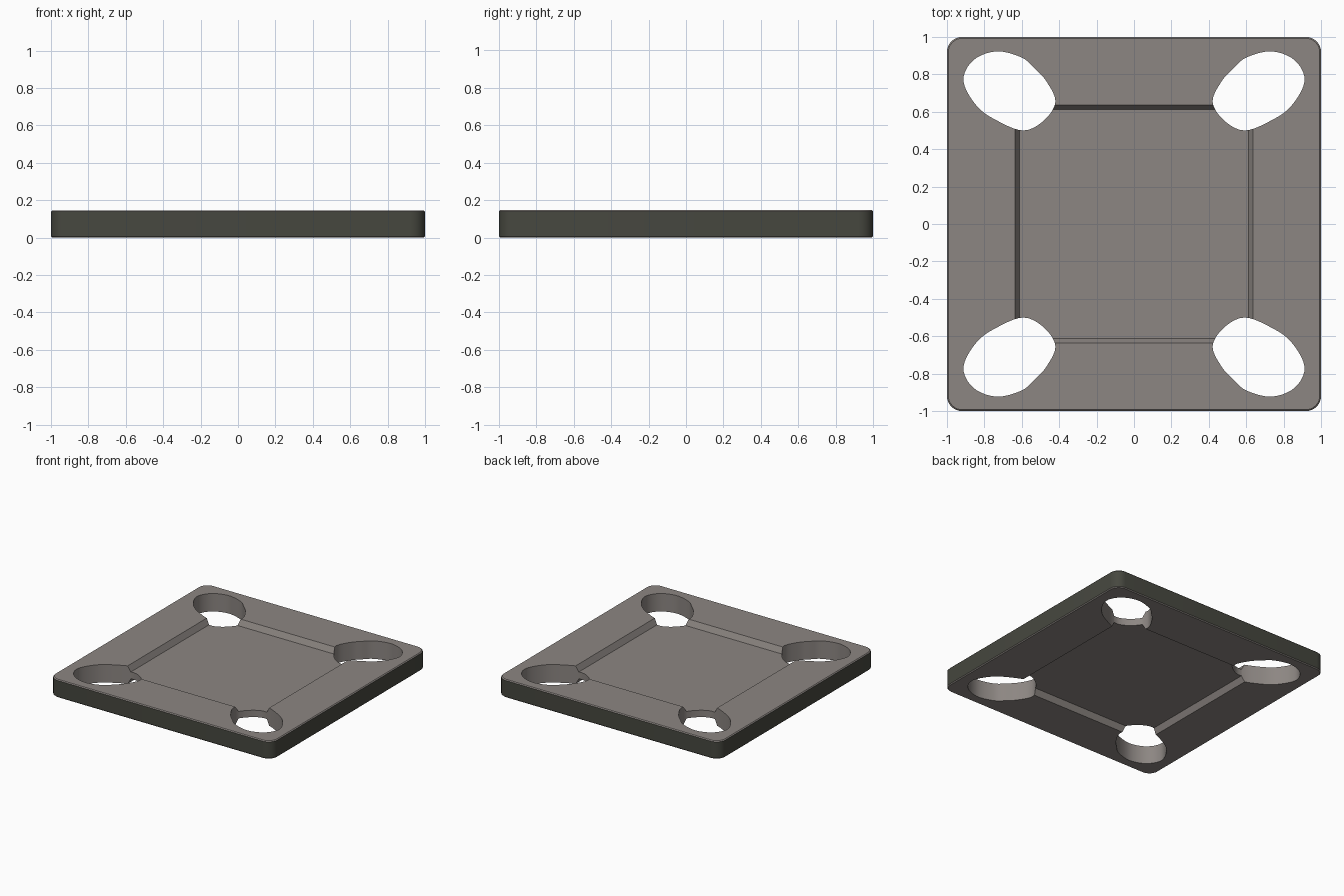
import bpy, bmesh, math
from mathutils import Vector

if "Cube" in bpy.data.objects:
    bpy.data.objects.remove(bpy.data.objects["Cube"])

Z0, Z1 = 0.0, 0.146      # plate bottom and top
DEPTH = 0.045            # recess depth on each face


def material(name, rgb):
    m = bpy.data.materials.new(name)
    m.diffuse_color = (*rgb, 1)
    m.use_nodes = True
    m.node_tree.nodes["Principled BSDF"].inputs["Base Color"].default_value = m.diffuse_color
    return m


def loft(name, rings):
    """Closed solid through rings of equal point count, listed bottom to top."""
    bm = bmesh.new()
    loops = [[bm.verts.new(p) for p in ring] for ring in rings]
    n = len(loops[0])
    for a, b in zip(loops, loops[1:]):
        for i in range(n):
            j = (i + 1) % n
            bm.faces.new((a[i], a[j], b[j], b[i]))
    bm.faces.new(loops[0][::-1])
    bm.faces.new(loops[-1])
    bmesh.ops.recalc_face_normals(bm, faces=bm.faces)
    me = bpy.data.meshes.new(name)
    bm.to_mesh(me)
    bm.free()
    ob = bpy.data.objects.new(name, me)
    bpy.context.collection.objects.link(ob)
    return ob


def rounded_square(h, r, z, steps=8):
    pts = []
    for k in range(4):
        mid = math.pi / 4 + k * math.pi / 2
        cx = math.copysign(h - r, math.cos(mid))
        cy = math.copysign(h - r, math.sin(mid))
        for s in range(steps + 1):
            a = k * math.pi / 2 + s / steps * math.pi / 2
            pts.append((cx + r * math.cos(a), cy + r * math.sin(a), z))
    return pts


def square(h, z):
    return [(h, h, z), (-h, h, z), (-h, -h, z), (h, -h, z)]


def smooth_closed(points, steps=5):
    """Closed Catmull-Rom curve."""
    p = [Vector(q) for q in points]
    n, out = len(p), []
    for i in range(n):
        a, b, c, d = p[i - 1], p[i], p[(i + 1) % n], p[(i + 2) % n]
        for s in range(steps):
            t = s / steps
            out.append(0.5 * (2 * b + (c - a) * t + (2 * a - 5 * b + 4 * c - d) * t ** 2
                              + (3 * b - a - 3 * c + d) * t ** 3))
    return out


# plate with rounded corners and a thin edge chamfer
c = 0.007
plate = loft("plate", [rounded_square(1 - c, 0.075, Z0), rounded_square(1, 0.08, Z0 + c),
                       rounded_square(1, 0.08, Z1 - c), rounded_square(1 - c, 0.075, Z1)])

# shallow sloped recesses on the top and bottom
cutters = [
    loft("top_recess_cutter", [square(0.612, Z1 - DEPTH), square(0.637, Z1),
                               square(0.637, Z1 + 0.1)]),
    loft("bottom_recess_cutter", [square(0.637, Z0 - 0.1), square(0.637, Z0),
                                  square(0.612, Z0 + DEPTH)]),
]

# pear-shaped corner holes, mirrored into four corners
outline = smooth_closed([(0.42, 0.655), (0.47, 0.765), (0.53, 0.83), (0.60, 0.89), (0.735, 0.923),
                         (0.86, 0.875), (0.912, 0.765), (0.84, 0.63), (0.727, 0.55),
                         (0.59, 0.50), (0.48, 0.555)])
for sx in (1, -1):
    for sy in (1, -1):
        cutters.append(loft("hole_cutter", [[(sx * p.x, sy * p.y, z) for p in outline]
                                            for z in (-0.2, 0.4)]))

for cut in cutters:
    mod = plate.modifiers.new("cut", 'BOOLEAN')
    mod.operation = 'DIFFERENCE'
    mod.solver = 'EXACT'
    mod.object = cut
bpy.context.view_layer.objects.active = plate
for mod in list(plate.modifiers):
    bpy.ops.object.modifier_apply(modifier=mod.name)
for cut in cutters:
    bpy.data.objects.remove(cut)

# warm grey faces, dark outer rim
me = plate.data
me.materials.clear()
me.materials.append(material("warm_grey", (0.265, 0.24, 0.225)))
me.materials.append(material("dark_olive_grey", (0.062, 0.064, 0.05)))
for f in me.polygons:
    outer = max(abs(f.center.x), abs(f.center.y)) > 0.94
    f.material_index = 1 if outer and abs(f.normal.z) < 0.3 else 0

bpy.ops.object.select_all(action='DESELECT')
plate.select_set(True)
bpy.ops.object.shade_smooth_by_angle(angle=math.radians(30))
